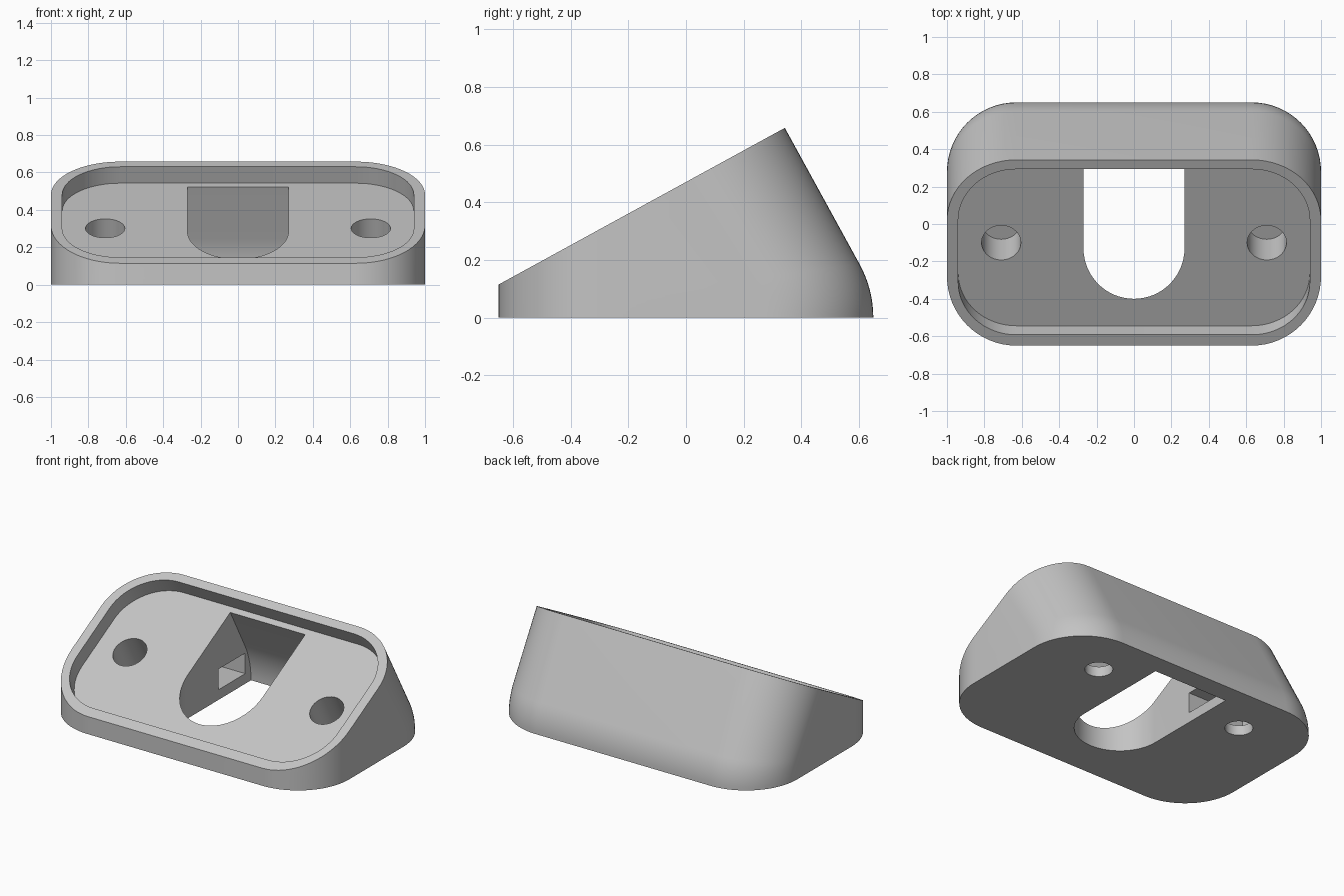
import bpy, bmesh, math
from math import sin, cos, pi

if "Cube" in bpy.data.objects:
    bpy.data.objects.remove(bpy.data.objects["Cube"])

grey = bpy.data.materials.new("light grey")
grey.diffuse_color = (0.55, 0.55, 0.55, 1)
grey.use_nodes = True
grey.node_tree.nodes["Principled BSDF"].inputs["Base Color"].default_value = grey.diffuse_color

TILT = math.atan(0.547)
FRONT_Y, FRONT_Z = -0.65, 0.1145


def rounded_rect(hx, v0, v1, r, rv_front, rv_back, n=16):
    """Outline in (x, v), counter-clockwise, with elliptical corners."""
    pts = []
    for cx, cv, rv, a0 in ((hx - r, v1 - rv_back, rv_back, 0), (r - hx, v1 - rv_back, rv_back, pi / 2),
                           (r - hx, v0 + rv_front, rv_front, pi), (hx - r, v0 + rv_front, rv_front, 1.5 * pi)):
        for i in range(n + 1):
            a = a0 + pi / 2 * i / n
            pts.append((cx + r * cos(a), cv + rv * sin(a)))
    return pts


def on_slope(x, u, h=0.0):
    """Point at u along the sloped top plane, h above it."""
    return (x, FRONT_Y + u * cos(TILT) - h * sin(TILT), FRONT_Z + u * sin(TILT) + h * cos(TILT))


def loft(name, rings, rim_bevel=0):
    """Closed solid through a stack of equal rings."""
    bm = bmesh.new()
    vs = [[bm.verts.new(p) for p in ring] for ring in rings]
    n = len(vs[0])
    for a, b in zip(vs, vs[1:]):
        for i in range(n):
            j = (i + 1) % n
            bm.faces.new((a[i], a[j], b[j], b[i]))
    bm.faces.new(vs[0][::-1])
    top = bm.faces.new(vs[-1])
    if rim_bevel:
        bmesh.ops.bevel(bm, geom=list(top.edges), offset=rim_bevel, segments=4,
                        profile=0.5, affect='EDGES')
    bmesh.ops.recalc_face_normals(bm, faces=bm.faces)
    me = bpy.data.meshes.new(name)
    bm.to_mesh(me)
    bm.free()
    me.materials.append(grey)
    ob = bpy.data.objects.new(name, me)
    bpy.context.collection.objects.link(ob)
    return ob


def circle(r, n=48):
    return [(r * cos(2 * pi * i / n), r * sin(2 * pi * i / n)) for i in range(n)]


def cut(body, cutter):
    cutter.hide_render = True
    mod = body.modifiers.new("cut", 'BOOLEAN')
    mod.operation, mod.solver, mod.object = 'DIFFERENCE', 'EXACT', cutter
    bpy.context.view_layer.objects.active = body
    bpy.ops.object.modifier_apply(modifier=mod.name)
    bpy.data.objects.remove(cutter)


# wedge body: rounded sections fanning from the base to the tilted top
R = 0.383
back = [(0.65 - R * (1 - cos(TILT * i / 8)), R * sin(TILT * i / 8)) for i in range(9)]
back += [(0.343, 0.658)]
rings = []
for by, bz in back:
    zf = FRONT_Z * bz / 0.658
    phi = math.atan2(bz - zf, by - FRONT_Y)
    length = math.hypot(bz - zf, by - FRONT_Y)
    rings.append([(x, FRONT_Y + v * cos(phi), zf + v * sin(phi))
                  for x, v in rounded_rect(1, 0, length, 0.37, 0.37 / cos(phi), 0.37)])
body = loft("wedge_body", rings, rim_bevel=0.025)

# recessed tray in the sloped top
outline = rounded_rect(0.94, 0.066, 1.075, 0.31, 0.32, 0.31)
cut(body, loft("tray_cutter", [[on_slope(x, u, h) for x, u in outline] for h in (-0.1, 0.3)]))

# vertical opening: round front, back wall following the outer back
cut(body, loft("opening_front_cutter",
               [[(x, y - 0.13, z) for x, y in circle(0.27, 64)] for z in (-0.1, 0.9)]))
wall = [(-0.13, -0.1), (0.52, -0.1)]
wall += [(0.52 - 0.52 * (1 - cos(TILT * i / 10)), 0.52 * sin(TILT * i / 10)) for i in range(11)]
wall += [(0.1, 0.9), (-0.13, 0.9)]
cut(body, loft("opening_back_cutter", [[(x, y, z) for y, z in wall] for x in (-0.27, 0.27)]))

for s in (-1, 1):
    # blind holes square to the tray floor
    u = (-0.1 - FRONT_Y - 0.1 * sin(TILT)) / cos(TILT)
    cut(body, loft("tray_hole_cutter", [[on_slope(0.71 * s + x, u + v, h) for x, v in circle(0.105)]
                                        for h in (-0.33, 0.1)]))
    # side pockets off the opening
    box = [(0.185, 0.066), (0.46, 0.066), (0.46, 0.2), (0.185, 0.2)]
    cut(body, loft("pocket_cutter", [[(x * s, y, z) for y, z in box] for x in (0.2, 0.68)]))
    # screw holes from the base into the pockets
    cut(body, loft("base_hole_cutter", [[(0.54 * s + x, 0.32 + y, z) for x, y in circle(0.083)]
                                        for z in (-0.1, 0.12)]))

bpy.ops.object.select_all(action='DESELECT')
body.select_set(True)
bpy.context.view_layer.objects.active = body
bpy.ops.object.shade_smooth_by_angle(angle=math.radians(30))
